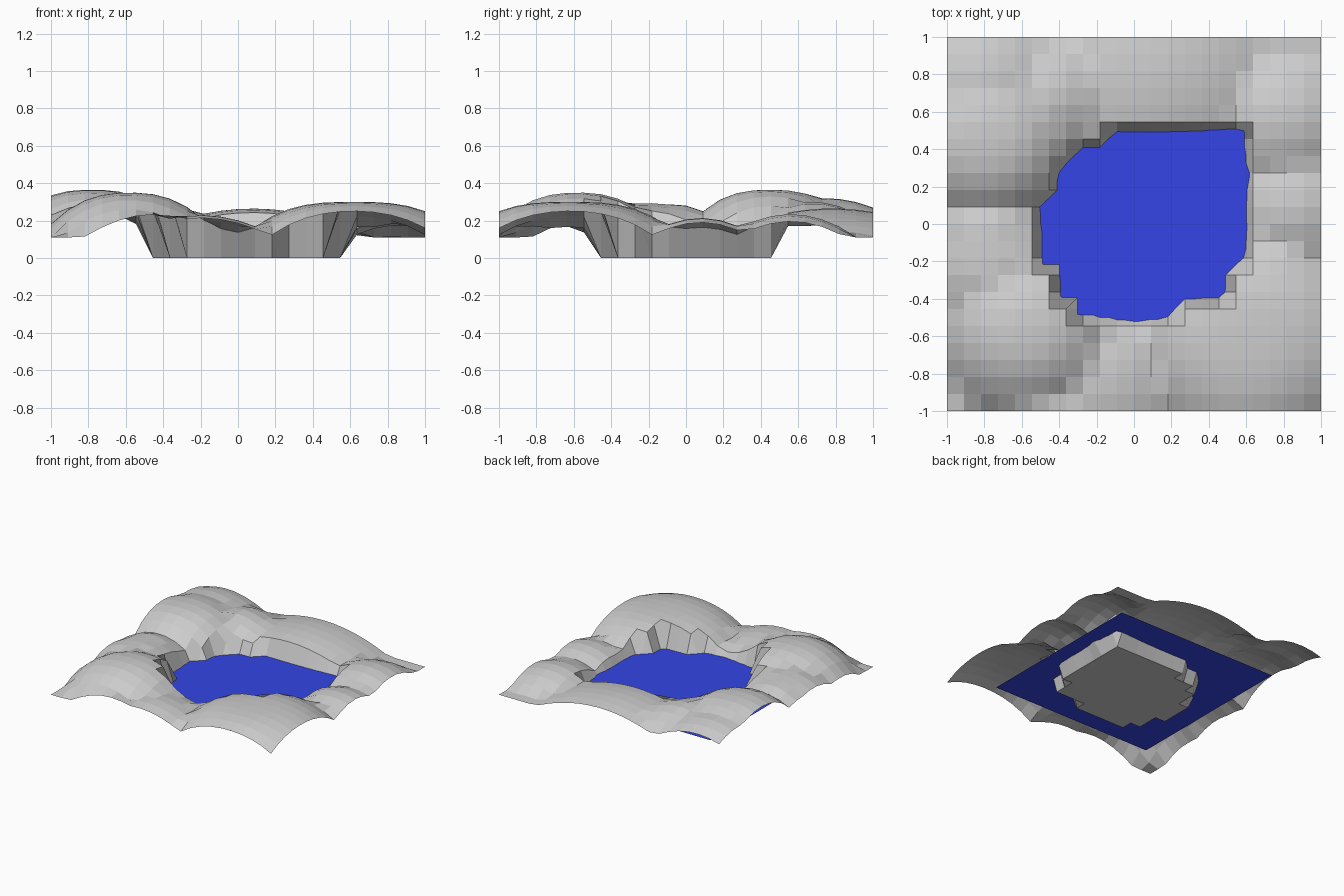
import bpy, bmesh

if "Cube" in bpy.data.objects:
    bpy.data.objects.remove(bpy.data.objects["Cube"])

N = 22               # grid cells per side
LOW_Z = 0.11         # lowest ground outside the pond
WATER_Z = 0.10

# Rounded hills: x, y, peak height, falloff strength, falloff power
HILLS = [
    (-0.78, 0.45, 0.365, 1.80, 2.7),   # north-west peak
    (-0.80, 0.75, 0.320, 0.80, 2.0),   # north-west shoulder
    (-0.45, 0.68, 0.300, 1.20, 2.0),   # north-west inner shoulder
    (0.08, 0.78, 0.265, 0.40, 2.0),    # north
    (0.80, 0.56, 0.235, 1.00, 2.0),    # north-east
    (0.85, 0.08, 0.215, 1.10, 2.0),    # east
    (0.62, -0.62, 0.300, 0.90, 3.0),   # south-east
    (-0.20, -0.85, 0.230, 0.70, 2.0),  # south
    (-0.45, -1.05, 0.235, 0.90, 2.0),  # south edge
    (-0.58, -0.58, 0.350, 1.45, 2.5),  # south-west
    (-0.75, -0.22, 0.295, 1.00, 2.0),  # west
    (-0.78, -0.07, 0.290, 1.50, 2.0),  # west, second crest
]

# Pond bed: grid row -> first and last sunken column
BED = {6: (8, 13), 7: (7, 16), 8: (7, 16), 9: (6, 17), 10: (6, 17), 11: (6, 17),
       12: (6, 17), 13: (7, 17), 14: (7, 17), 15: (8, 17), 16: (10, 17)}


def material(name, rgb):
    m = bpy.data.materials.new(name)
    m.diffuse_color = (*rgb, 1)
    m.use_nodes = True
    m.node_tree.nodes["Principled BSDF"].inputs["Base Color"].default_value = m.diffuse_color
    return m


def height(i, j, x, y):
    if j in BED and BED[j][0] <= i <= BED[j][1]:
        return 0.0
    z = max(h - k * ((x - cx) ** 2 + (y - cy) ** 2) ** (p / 2)
            for cx, cy, h, k, p in HILLS)
    return max(z, LOW_Z)


def grid_object(name, n, half, zfunc, mat):
    bm = bmesh.new()
    rows = []
    for j in range(n + 1):
        y = half * (2 * j / n - 1)
        row = []
        for i in range(n + 1):
            x = half * (2 * i / n - 1)
            row.append(bm.verts.new((x, y, zfunc(i, j, x, y))))
        rows.append(row)
    for j in range(n):
        for i in range(n):
            bm.faces.new((rows[j][i], rows[j][i + 1],
                          rows[j + 1][i + 1], rows[j + 1][i]))
    mesh = bpy.data.meshes.new(name)
    bm.to_mesh(mesh)
    bm.free()
    mesh.materials.append(mat)
    ob = bpy.data.objects.new(name, mesh)
    bpy.context.collection.objects.link(ob)
    return ob


# Hilly ground with the sunken pond bed
grid_object("terrain", N, 1.0, height, material("stone_grey", (0.61, 0.61, 0.61)))

# Flat water sheet running under the banks
grid_object("water", 1, 0.737, lambda i, j, x, y: WATER_Z,
            material("water_blue", (0.035, 0.06, 0.79)))
